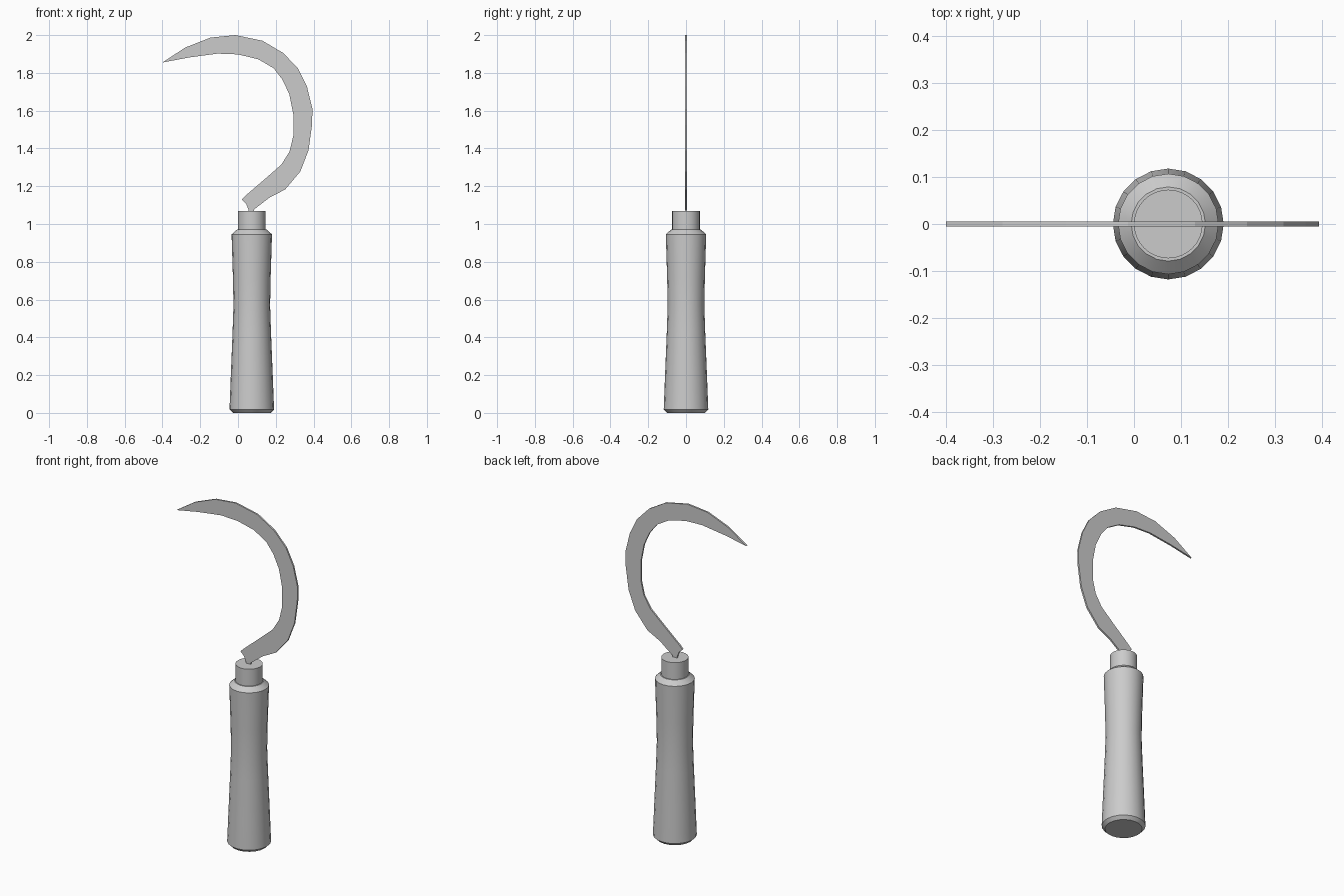
import bpy, bmesh, math

if "Cube" in bpy.data.objects:
    bpy.data.objects.remove(bpy.data.objects["Cube"])

CX = 0.073  # handle axis


def make_object(name, bm):
    bmesh.ops.recalc_face_normals(bm, faces=bm.faces)
    mesh = bpy.data.meshes.new(name)
    bm.to_mesh(mesh)
    bm.free()
    obj = bpy.data.objects.new(name, mesh)
    bpy.context.collection.objects.link(obj)
    return obj


def lathe(name, profile, sides):
    """Capped solid of revolution from (radius, z) pairs."""
    bm = bmesh.new()
    rings = []
    for r, z in profile:
        angles = [2 * math.pi * i / sides for i in range(sides)]
        rings.append([bm.verts.new((CX + r * math.cos(a), r * math.sin(a), z)) for a in angles])
    for low, high in zip(rings, rings[1:]):
        for i in range(sides):
            j = (i + 1) % sides
            bm.faces.new((low[i], low[j], high[j], high[i]))
    bm.faces.new(rings[0][::-1])
    bm.faces.new(rings[-1])
    obj = make_object(name, bm)
    bpy.ops.object.select_all(action='DESELECT')
    obj.select_set(True)
    bpy.context.view_layer.objects.active = obj
    bpy.ops.object.shade_smooth_by_angle(angle=math.radians(40))
    return obj


def plate(name, outline, thickness):
    """Flat plate in the xz plane, centred on y = 0."""
    bm = bmesh.new()
    face = bm.faces.new([bm.verts.new((x, -thickness / 2, z)) for x, z in outline])
    new = bmesh.ops.extrude_face_region(bm, geom=[face])['geom']
    bmesh.ops.translate(bm, vec=(0, thickness, 0),
                        verts=[v for v in new if isinstance(v, bmesh.types.BMVert)])
    return make_object(name, bm)


# Waisted grip with chamfered base and rounded shoulder
lathe("handle", [(0.10, 0.0), (0.118, 0.018), (0.111, 0.2), (0.102, 0.42),
                 (0.097, 0.57), (0.100, 0.72), (0.107, 0.945), (0.079, 0.97)], 20)

# Metal collar
lathe("ferrule", [(0.073, 0.95), (0.073, 1.07)], 32)

# Curved blade: outer edge from tip to tang, then inner edge back to tip
outer = [(-0.40, 1.855), (-0.28, 1.934), (-0.145, 1.987), (-0.013, 2.0),
         (0.13, 1.97), (0.24, 1.905), (0.318, 1.823), (0.365, 1.728),
         (0.394, 1.61), (0.392, 1.525), (0.373, 1.389), (0.33, 1.278),
         (0.25, 1.183), (0.167, 1.14), (0.085, 1.077), (0.085, 1.05)]
inner = [(0.057, 1.05), (0.055, 1.077), (0.043, 1.107), (0.02, 1.13), (0.037, 1.148),
         (0.14, 1.236), (0.23, 1.315), (0.273, 1.384), (0.293, 1.468),
         (0.293, 1.58), (0.272, 1.686), (0.235, 1.765), (0.188, 1.825),
         (0.108, 1.872), (0.0, 1.898), (-0.108, 1.902), (-0.257, 1.882)]
plate("blade", outer + inner, 0.01)
